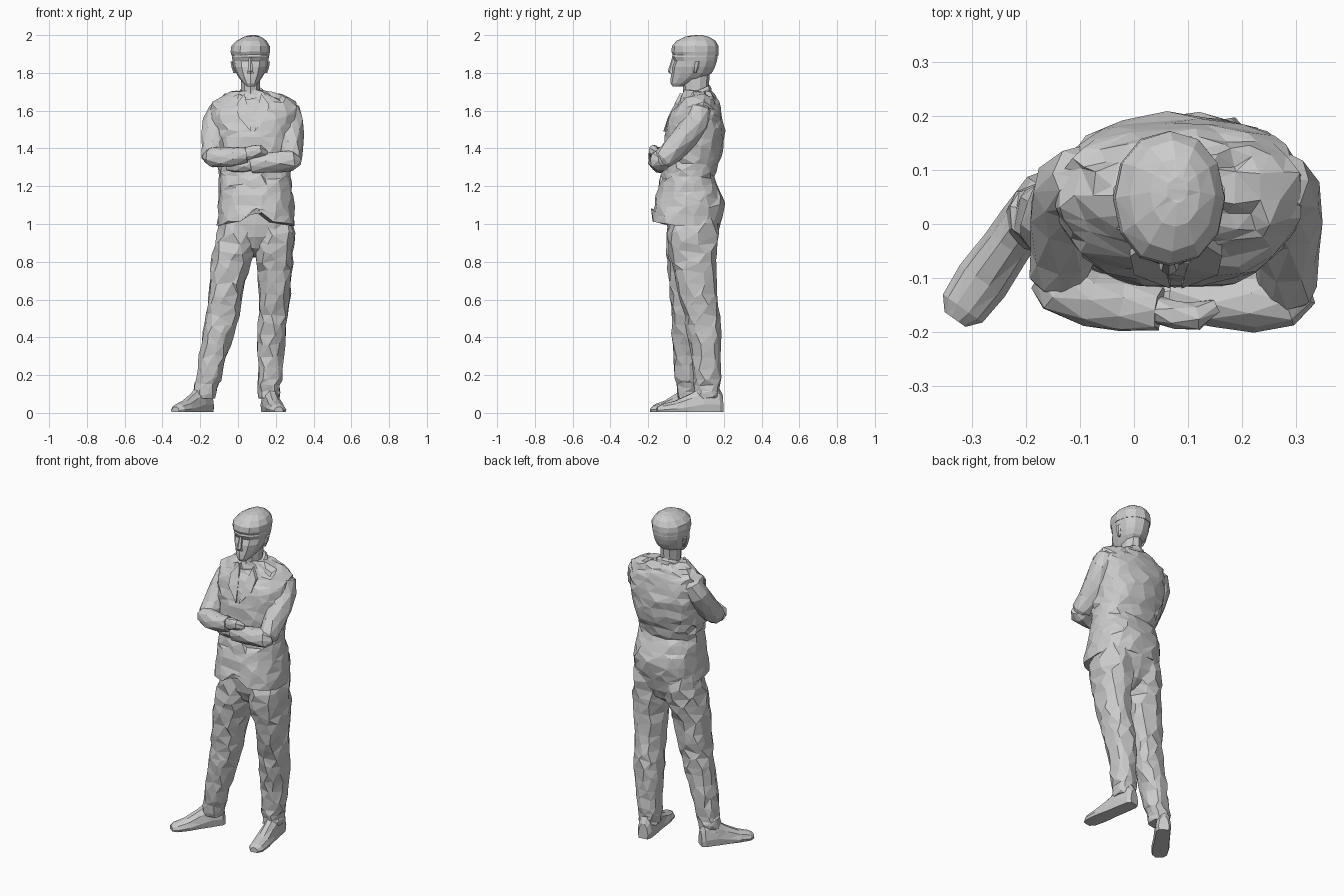
import bpy, bmesh, math, random
from mathutils import Vector

random.seed(11)


def skin(name, rings, jitter=0.0, sag=1.0):
    """Bridge equal-length rings of points into a closed, faceted solid."""
    bm = bmesh.new()
    n = len(rings[0])
    vs = []
    for k, ring in enumerate(rings):
        up = sag if 0 < k < len(rings) - 1 else 1
        vs.append([bm.verts.new(Vector(p) + Vector([random.uniform(-jitter, jitter) * s for s in (1, 1, up)]))
                   for p in ring])
    for a, b in zip(vs, vs[1:]):
        for i in range(n):
            j = (i + 1) % n
            bm.faces.new((a[i], a[j], b[j], b[i]))
    bm.faces.new(vs[0][::-1])
    bm.faces.new(vs[-1])
    bmesh.ops.triangulate(bm, faces=bm.faces[:], quad_method='SHORT_EDGE')
    bmesh.ops.recalc_face_normals(bm, faces=bm.faces[:])
    me = bpy.data.meshes.new(name)
    bm.to_mesh(me)
    bm.free()
    ob = bpy.data.objects.new(name, me)
    bpy.context.collection.objects.link(ob)
    return ob


def sgn_pow(v, e):
    return math.copysign(abs(v) ** e, v)


def stack(name, rows, n=12, square=2.2, jitter=0.0, tilt=0.0, fine=False):
    """Loft horizontal rings given as (z, x0, x1, y0, y1); fine adds irregular cloth facets."""
    if fine:
        mids = [tuple((p + q) / 2 for p, q in zip(a, b)) for a, b in zip(rows, rows[1:])]
        rows = sorted(list(rows) + mids)
    rings = []
    for k, (z, x0, x1, y0, y1) in enumerate(rows):
        ring = []
        for i in range(n):
            turn = random.uniform(-.4, .4) if fine and k else 0
            a = 2 * math.pi * (i + turn) / n - math.pi / 2
            c, s = sgn_pow(math.cos(a), 2 / square), sgn_pow(math.sin(a), 2 / square)
            y = (y1 - y0) / 2 * s
            ring.append(((x0 + x1) / 2 + (x1 - x0) / 2 * c, (y0 + y1) / 2 + y, z + tilt * y))
        rings.append(ring)
    return skin(name, rings, jitter, 2.5 if fine else 1)


def tube(name, pts, n=8, jitter=0.0, flat=1.0):
    """Sweep a round section along (x, y, z, radius) points."""
    cs = [Vector(p[:3]) for p in pts]
    rings = []
    for k, p in enumerate(pts):
        t = (cs[min(k + 1, len(cs) - 1)] - cs[max(k - 1, 0)]).normalized()
        u = t.cross(Vector((0.3, 1, 0.1))).normalized()
        v = t.cross(u)
        rings.append([cs[k] + p[3] * (u * math.cos(a) + v * flat * math.sin(a))
                      for a in (2 * math.pi * (i + k % 2 / 2) / n for i in range(n))])
    return skin(name, rings, jitter)


def shoe(name, heel, toe):
    h, d = Vector((*heel, 0)), Vector((*toe, 0)) - Vector((*heel, 0))
    w = Vector((-d.y, d.x, 0)).normalized()
    rings = []
    for t, half, top in ((0, .03, .09), (.06, .043, .13), (.3, .046, .14), (.47, .046, .10),
                         (.72, .051, .06), (.92, .045, .042), (1, .024, .028)):
        prof = ((-.9, 0), (-1, .3), (-.75, .75), (-.3, 1), (.3, 1), (.75, .75), (1, .3), (.9, 0))
        rings.append([h + d * t + w * half * a + Vector((0, 0, .004 + top * b)) for a, b in prof])
    return skin(name, rings)


# Trousers: seat and two legs
stack("trouser_seat", [(.825, .072, .098, .0, .07), (.87, .0, .18, -.06, .14), (.93, -.11, .29, -.09, .165),
                       (1.0, -.11, .295, -.10, .18), (1.09, -.09, .28, -.10, .19)], 14, 2.4, .003)
stack("right_leg", [(.08, -.232, -.116, -.045, .068), (.12, -.236, -.112, -.052, .074), (.18, -.222, -.088, -.057, .078),
                    (.30, -.208, -.058, -.067, .083), (.42, -.188, -.022, -.076, .088), (.52, -.170, .008, -.08, .095),
                    (.62, -.158, .026, -.085, .11), (.75, -.148, .057, -.10, .125), (.85, -.138, .088, -.105, .15),
                    (.95, -.118, .11, -.105, .172), (1.05, -.09, .10, -.09, .16)], 10, 2.35, .005, fine=True)
stack("left_leg", [(.08, .110, .223, .05, .173), (.12, .104, .226, .045, .181), (.18, .10, .232, .04, .183),
                   (.30, .10, .248, .028, .188), (.42, .102, .258, .008, .189), (.52, .11, .268, -.012, .179),
                   (.62, .112, .278, -.04, .168), (.75, .10, .288, -.07, .162), (.85, .085, .297, -.095, .167),
                   (.95, .08, .301, -.105, .176), (1.05, .08, .28, -.09, .165)], 10, 2.35, .005, fine=True)

# Shoes
shoe("right_shoe", (-.152, .078), (-.332, -.177))
shoe("left_shoe", (.158, .193), (.216, -.153))

# Jacket body, with the front hem parted
jacket = stack("jacket", [(.995, -.112, .302, -.183, .182), (1.10, -.107, .298, -.172, .207),
                          (1.18, -.102, .288, -.15, .18), (1.25, -.10, .28, -.13, .152),
                          (1.31, -.11, .278, -.125, .17), (1.40, -.127, .292, -.118, .197),
                          (1.50, -.135, .306, -.11, .204), (1.58, -.145, .316, -.085, .19),
                          (1.635, -.14, .316, -.047, .172), (1.675, -.075, .235, -.027, .155),
                          (1.705, 0, .145, -.008, .135)], 18, 2.45, .006, fine=True)
for v in jacket.data.vertices:
    if v.co.y < -.12 and v.co.z < 1.01:
        v.co.z += .085 if abs(v.co.x - .095) < .03 else .015

# Collar and lapels
stack("collar", [(1.635, -.025, .17, -.05, .14), (1.685, -.005, .15, -.037, .135),
                 (1.70, .01, .135, -.027, .125)], 12, 2, .002, tilt=.45)
for side, label in ((-1, "right"), (1, "left")):
    pts = ((.045, -.03, 1.69), (.085, -.056, 1.635), (.078, -.09, 1.57), (.01, -.116, 1.49), (.02, -.078, 1.59))
    skin(label + "_lapel", [[(.078 + side * x, y + o, z) for x, y, z in pts] for o in (-.004, .03)])

# Sleeves: upper arms, folded forearms, hands
tube("right_upper_arm", [(-.065, .09, 1.64, .028), (-.095, .085, 1.602, .06), (-.117, .065, 1.54, .068),
                         (-.125, .015, 1.47, .069), (-.133, -.05, 1.40, .063), (-.139, -.095, 1.357, .056),
                         (-.139, -.118, 1.335, .032)], 9, .005)
tube("right_forearm", [(-.168, -.09, 1.355, .032), (-.14, -.112, 1.355, .055), (-.08, -.14, 1.354, .054),
                       (-.02, -.15, 1.356, .05), (.05, -.159, 1.37, .043)], 9, .004)
tube("right_hand", [(.04, -.159, 1.368, .036), (.08, -.17, 1.383, .037), (.115, -.172, 1.388, .033),
                    (.15, -.152, 1.375, .018)], 7, .003, .75)
tube("left_upper_arm", [(.235, .085, 1.64, .028), (.262, .075, 1.60, .063), (.278, .055, 1.54, .069),
                        (.28, .005, 1.47, .07), (.282, -.06, 1.40, .064), (.284, -.115, 1.347, .058),
                        (.281, -.143, 1.32, .032)], 9, .005)
tube("left_forearm", [(.317, -.117, 1.34, .032), (.284, -.135, 1.336, .058), (.22, -.145, 1.331, .055),
                      (.15, -.142, 1.326, .051), (.07, -.134, 1.318, .045)], 9, .004)
tube("left_hand", [(.08, -.134, 1.318, .038), (.03, -.133, 1.312, .038), (-.02, -.128, 1.305, .032),
                   (-.06, -.118, 1.30, .017)], 7, .003, .8)

# Neck, head and hair
stack("neck", [(1.60, .0, .13, -.03, .12), (1.68, .013, .118, -.015, .118), (1.79, .013, .12, -.02, .125)], 10, 2)
stack("head", [(1.728, .045, .09, -.07, -.02), (1.745, .028, .107, -.082, .035), (1.775, .004, .128, -.081, .105),
               (1.80, -.01, .142, -.077, .137), (1.83, -.023, .154, -.075, .153), (1.862, -.029, .16, -.062, .163),
               (1.885, -.032, .164, -.074, .168), (1.93, -.028, .16, -.06, .165)], 12, 2.1)
stack("hair", [(1.893, -.035, .165, -.068, .17), (1.912, -.039, .169, -.078, .173), (1.942, -.034, .168, -.075, .172),
               (1.97, -.008, .15, -.05, .155), (1.991, .03, .123, -.005, .122), (1.999, .06, .1, .04, .088)],
      12, 2.1, .001)
stack("nose", [(1.797, .044, .086, -.088, -.06), (1.81, .049, .081, -.096, -.06), (1.88, .056, .074, -.074, -.05)], 6, 2)
for x, label, lean in ((-.018, "right", -1), (.148, "left", 1)):
    ear = [(1.80, x, .008, .04, .055), (1.83, x + .008 * lean, .01, .035, .07), (1.86, x + .014 * lean, .008, .04, .075)]
    stack(label + "_ear", [(z, c - r, c + r, y0, y1) for z, c, r, y0, y1 in ear], 6, 2)
